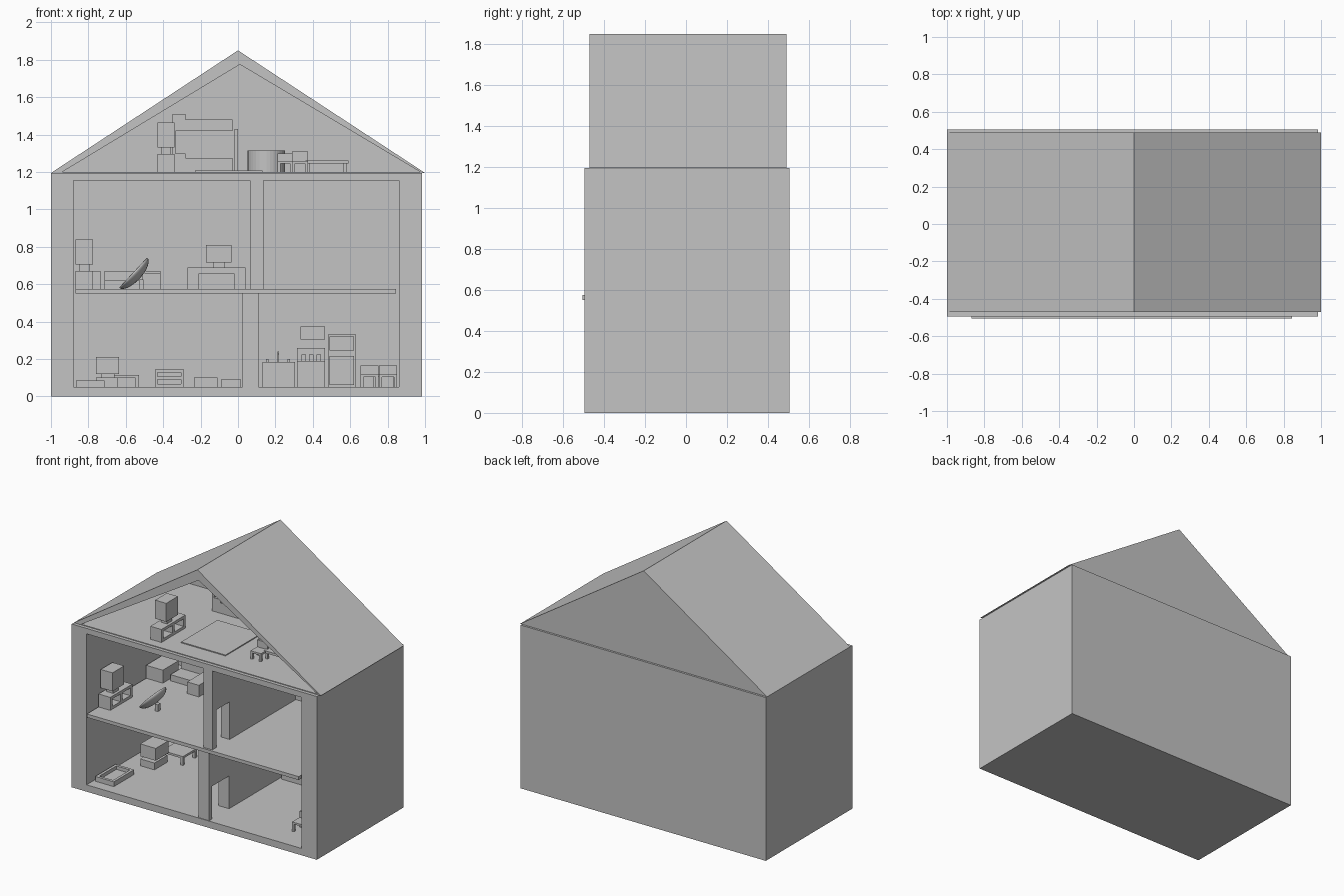
import bpy, bmesh, math
from mathutils import Matrix

cube = bpy.data.objects.get("Cube")
if cube:
    bpy.data.objects.remove(cube, do_unlink=True)

GREY = (0.55, 0.55, 0.55, 1)
plaster = bpy.data.materials.new("plain grey")
plaster.use_nodes = True
plaster.diffuse_color = GREY
plaster.node_tree.nodes["Principled BSDF"].inputs["Base Color"].default_value = GREY


def finish(name, bm):
    bmesh.ops.recalc_face_normals(bm, faces=bm.faces)
    mesh = bpy.data.meshes.new(name)
    bm.to_mesh(mesh)
    bm.free()
    obj = bpy.data.objects.new(name, mesh)
    mesh.materials.append(plaster)
    bpy.context.collection.objects.link(obj)
    return obj


def add_box(bm, x, y, z):
    """Box from (low, high) pairs on each axis."""
    mid = [(a + b) / 2 for a, b in (x, y, z)]
    size = [b - a for a, b in (x, y, z)]
    bmesh.ops.create_cube(bm, size=1, matrix=Matrix.Translation(mid) @ Matrix.Diagonal((*size, 1)))


def boxes(name, *parts):
    bm = bmesh.new()
    for part in parts:
        add_box(bm, *part)
    return finish(name, bm)


def hollow(name, outer, inner, front, back, depth):
    """Solid with an xz outline and a pocket sunk into its front."""
    bm = bmesh.new()
    loops = [[bm.verts.new((x, y, z)) for x, z in outline]
             for outline, y in ((outer, back), (outer, front), (inner, front), (inner, depth))]
    bm.faces.new(loops[0])
    bm.faces.new(loops[-1])
    n = len(outer)
    for a, b in zip(loops, loops[1:]):
        for i in range(n):
            j = (i + 1) % n
            bm.faces.new((a[i], a[j], b[j], b[i]))
    return finish(name, bm)


def rect(x0, x1, z0, z1):
    return [(x0, z0), (x1, z0), (x1, z1), (x0, z1)]


def partition(name, x0, x1, z0, z1, door0, door1, door_top):
    """Wall with a doorway."""
    y0, y1 = -0.49, 0.475
    outline = [(y0, z0), (door0, z0), (door0, door_top), (door1, door_top),
               (door1, z0), (y1, z0), (y1, z1), (y0, z1)]
    bm = bmesh.new()
    face = bm.faces.new([bm.verts.new((x0, y, z)) for y, z in outline])
    new = bmesh.ops.extrude_face_region(bm, geom=[face])["geom"]
    bmesh.ops.translate(bm, verts=[v for v in new if isinstance(v, bmesh.types.BMVert)], vec=(x1 - x0, 0, 0))
    return finish(name, bm)


def cylinder(name, radius, depth, center):
    bm = bmesh.new()
    bmesh.ops.create_cone(bm, cap_ends=True, segments=32, radius1=radius, radius2=radius,
                          depth=depth, matrix=Matrix.Translation(center))
    return finish(name, bm)


def legs(x, y, z, t):
    return [((a, a + t), (b, b + t), z) for a in (x[0], x[1] - t) for b in (y[0], y[1] - t)]


def chair(name, x, y, z, seat, top):
    boxes(name, *legs(x, y, (z, z + seat), 0.016),
          (x, y, (z + seat, z + seat + 0.014)),
          (x, (y[1] - 0.014, y[1]), (z + seat, z + top)))


def tv_and_stand(prefix, x, y, z, screen_y):
    """Long stand with two cubbies on its +x side and a set on a short neck."""
    bars = [(x, (v - 0.012, v + 0.012), (z, z + 0.095)) for v in
            (y[0] + 0.012, (y[0] + y[1]) / 2, y[1] - 0.012)]
    boxes(prefix + "_stand", (x, y, (z, z + 0.02)), (x, y, (z + 0.075, z + 0.095)),
          ((x[0], x[0] + 0.015), y, (z, z + 0.095)), *bars)
    mid = (screen_y[0] + screen_y[1]) / 2
    boxes(prefix + "_television", (x, screen_y, (z + 0.13, z + 0.265)),
          ((x[0] + 0.02, x[1] - 0.02), (mid - 0.03, mid + 0.03), (z + 0.095, z + 0.13)))


# Shell, roof, middle floor and walls
BACK = 0.475
GROUND, UPPER, ATTIC = 0.05, 0.575, 1.2
hollow("house_shell", rect(-1, 0.985, 0, 1.195), rect(-0.88, 0.86, GROUND, 1.155), -0.495, 0.505, BACK)
hollow("roof", [(-1, 1.195), (1, 1.195), (0, 1.85)],
       [(-0.94, ATTIC), (0.975, ATTIC), (0.01, 1.775)], -0.47, 0.49, 0.465)
boxes("middle_floor", ((-0.87, 0.845), (-0.505, 0.48), (0.55, UPPER)))
partition("lower_partition", 0.025, 0.11, GROUND, 0.55, -0.46, -0.26, 0.29)
partition("upper_partition", 0.065, 0.135, UPPER, 1.155, -0.44, -0.29, 0.85)

# Attic bedroom
tv_and_stand("attic", (-0.43, -0.34), (-0.40, -0.12), ATTIC, (-0.345, -0.21))
boxes("attic_rug", ((-0.23, 0.13), (-0.33, 0.09), (ATTIC, 1.207)))
bed_y = (0.20, 0.44)
boxes("bunk_bed", ((-0.35, -0.03), bed_y, (ATTIC, 1.275)), ((-0.35, -0.03), bed_y, (1.42, 1.48)),
      ((-0.35, -0.28), bed_y, (1.275, 1.30)), ((-0.35, -0.28), bed_y, (1.48, 1.51)),
      ((-0.35, -0.335), bed_y, (1.30, 1.42)))
boxes("bunk_ladder", *[((-0.02, 0), (y, y + 0.02), (ATTIC, 1.43)) for y in (0.24, 0.36)],
      *[((-0.015, -0.005), (0.25, 0.37), (ATTIC + 0.045 * i, ATTIC + 0.045 * i + 0.012)) for i in range(1, 5)])
cylinder("round_table", 0.10, 0.115, (0.152, 0.25, 1.257))
chair("attic_chair_front", (0.29, 0.375), (-0.27, -0.18), ATTIC, 0.045, 0.11)
chair("attic_chair_back", (0.21, 0.295), (-0.06, 0.03), ATTIC, 0.045, 0.10)
boxes("attic_table", ((0.36, 0.59), (-0.22, 0.02), (1.245, 1.262)),
      *legs((0.37, 0.58), (-0.21, 0.01), (ATTIC, 1.245), 0.016))

# Upper living room
tv_and_stand("upper", (-0.87, -0.775), (-0.37, -0.115), UPPER, (-0.345, -0.21))
boxes("corner_cabinet", ((-0.87, -0.735), (0.18, 0.36), (UPPER, 0.67)))
boxes("sofa", ((-0.715, -0.415), (0.36, 0.44), (UPPER, 0.67)),
      ((-0.51, -0.415), (0.14, 0.36), (UPPER, 0.66)), ((-0.715, -0.51), (0.24, 0.36), (UPPER, 0.62)))
desk_y = (0.26, 0.45)
boxes("desk", ((-0.27, 0.04), desk_y, (0.655, 0.69)), ((-0.27, -0.21), desk_y, (UPPER, 0.655)),
      ((-0.02, 0.04), desk_y, (UPPER, 0.655)))
boxes("monitor", ((-0.17, -0.035), (0.33, 0.40), (0.715, 0.81)), ((-0.13, -0.07), (0.35, 0.38), (0.69, 0.715)))

# Dish chair: shallow bowl opening up and to the right-hand wall
bm = bmesh.new()
bmesh.ops.create_uvsphere(bm, u_segments=24, v_segments=16, radius=0.11)
bmesh.ops.delete(bm, geom=[v for v in bm.verts if v.co.z > 0.001], context='VERTS')
bmesh.ops.scale(bm, verts=bm.verts, vec=(1, 1, 0.42))
bmesh.ops.transform(bm, verts=bm.verts, matrix=Matrix.Translation((-0.56, -0.19, 0.661))
                    @ Matrix.Rotation(math.radians(-47), 4, 'Y'))
bowl = finish("dish_chair_bowl", bm)
bowl.data.polygons.foreach_set("use_smooth", [True] * len(bowl.data.polygons))
shell = bowl.modifiers.new("thickness", 'SOLIDIFY')
shell.thickness = 0.006
boxes("dish_chair_foot", ((-0.53, -0.505), (-0.205, -0.175), (UPPER, 0.625)))

# Lower living room
ty = (-0.415, -0.18)
boxes("tray", ((-0.865, -0.715), ty, (GROUND, 0.06)), ((-0.865, -0.845), ty, (GROUND, 0.085)),
      ((-0.735, -0.715), ty, (GROUND, 0.085)),
      *[((-0.845, -0.735), (y, y + 0.02), (GROUND, 0.085)) for y in (ty[0], ty[1] - 0.02)])
boxes("lower_television", ((-0.76, -0.635), (-0.045, 0.105), (0.12, 0.21)),
      ((-0.73, -0.66), (0, 0.06), (0.10, 0.12)), ((-0.76, -0.645), (-0.045, 0.105), (GROUND, 0.10)))
boxes("low_table", ((-0.70, -0.53), (0.12, 0.28), (0.10, 0.115)),
      *legs((-0.70, -0.53), (0.12, 0.28), (GROUND, 0.10), 0.02))
boxes("shelf_chest", *[((-0.445, -0.29), (0.34, 0.46), (z, z + 0.017)) for z in (GROUND, 0.09, 0.128)],
      *[((x, x + 0.015), (0.34, 0.46), (GROUND, 0.145)) for x in (-0.445, -0.305)],
      ((-0.445, -0.29), (0.44, 0.46), (GROUND, 0.145)))
boxes("storage_box_large", ((-0.235, -0.11), (0.34, 0.46), (GROUND, 0.10)))
boxes("storage_box_small", ((-0.09, 0.015), (0.34, 0.46), (GROUND, 0.09)))

# Kitchen
ky = (0.32, BACK)
boxes("counter", ((0.13, 0.305), ky, (GROUND, 0.185)))
boxes("faucet", ((0.21, 0.218), (0.43, 0.44), (0.185, 0.24)), ((0.21, 0.218), (0.38, 0.44), (0.225, 0.233)),
      *[((x, x + 0.012), (0.43, 0.442), (0.185, 0.20)) for x in (0.15, 0.265)])
boxes("stove", ((0.315, 0.465), ky, (GROUND, 0.19)), ((0.315, 0.465), (0.45, BACK), (0.19, 0.26)),
      ((0.325, 0.455), (0.313, 0.32), (0.06, 0.18)))
boxes("stove_pots", *[((x, x + 0.024), (0.37, 0.394), (0.19, 0.225)) for x in (0.34, 0.38, 0.42)])
boxes("wall_oven", ((0.335, 0.465), (0.38, BACK), (0.305, 0.375)), ((0.34, 0.435), (0.373, 0.38), (0.31, 0.37)))
boxes("fridge", ((0.48, 0.63), ky, (GROUND, 0.33)), ((0.49, 0.62), (0.31, 0.32), (0.06, 0.215)),
      ((0.49, 0.62), (0.31, 0.32), (0.245, 0.32)))
chair("kitchen_chair_left", (0.655, 0.75), (-0.31, -0.21), GROUND, 0.055, 0.115)
chair("kitchen_chair_right", (0.755, 0.85), (-0.31, -0.21), GROUND, 0.055, 0.115)
boxes("kitchen_table", ((0.725, 0.85), (-0.15, 0.05), (0.105, 0.12)),
      *legs((0.725, 0.85), (-0.15, 0.05), (GROUND, 0.105), 0.018))
